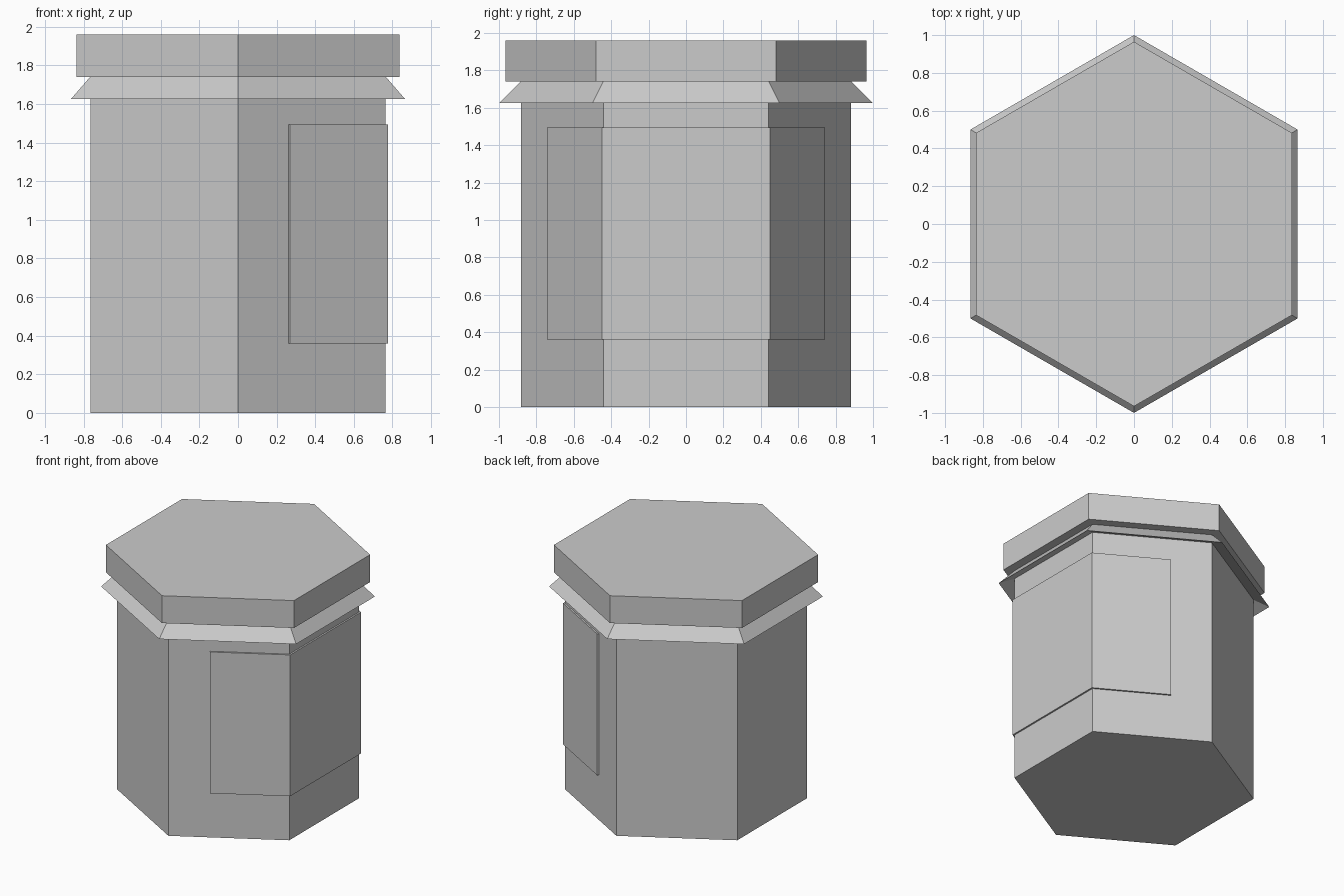
import bpy, bmesh
from math import sin, cos, pi

if "Cube" in bpy.data.objects:
    bpy.data.objects.remove(bpy.data.objects["Cube"])


def finish(name, bm):
    bmesh.ops.recalc_face_normals(bm, faces=bm.faces)
    mesh = bpy.data.meshes.new(name)
    bm.to_mesh(mesh)
    bm.free()
    obj = bpy.data.objects.new(name, mesh)
    bpy.context.collection.objects.link(obj)
    return obj


def hex_lathe(name, profile, closed=False):
    """Sweep a (radius, z) profile round six corners; cap it or close it into a ring."""
    bm = bmesh.new()
    rings = [[bm.verts.new((r * cos(pi / 6 + k * pi / 3), r * sin(pi / 6 + k * pi / 3), z))
              for k in range(6)] for r, z in profile]
    pairs = list(zip(rings, rings[1:]))
    if closed:
        pairs.append((rings[-1], rings[0]))
    else:
        bm.faces.new(rings[0])
        bm.faces.new(rings[-1])
    for a, b in pairs:
        for k in range(6):
            n = (k + 1) % 6
            bm.faces.new((a[k], a[n], b[n], b[k]))
    return finish(name, bm)


# Six-sided jar body
hex_lathe("jar_body", [(0.883, 0), (0.883, 1.74)])

# Flared collar with an undercut lower side
hex_lathe("collar", [(0.885, 1.74), (1.0, 1.625), (0.88, 1.675)], closed=True)

# Lid slab
hex_lathe("lid", [(0.965, 1.74), (0.965, 1.96)])

# Label panel wrapped over the right face and part of its two neighbours
def label_path(r, x_end):
    half = [(x_end, r - x_end * 0.5774), (r * cos(pi / 6), r / 2)]
    return half + [(x, -y) for x, y in reversed(half)]


outer, inner = label_path(0.898, 0.27), label_path(0.882, 0.262)
bm = bmesh.new()
cols = [[bm.verts.new((x, y, z)) for (x, y), z in
         ((o, 0.36), (o, 1.495), (i, 1.495), (i, 0.36))]
        for o, i in zip(outer, inner)]
for a, b in zip(cols, cols[1:]):
    for k in range(4):
        n = (k + 1) % 4
        bm.faces.new((a[k], a[n], b[n], b[k]))
bm.faces.new(cols[0])
bm.faces.new(cols[-1])
finish("label_panel", bm)
